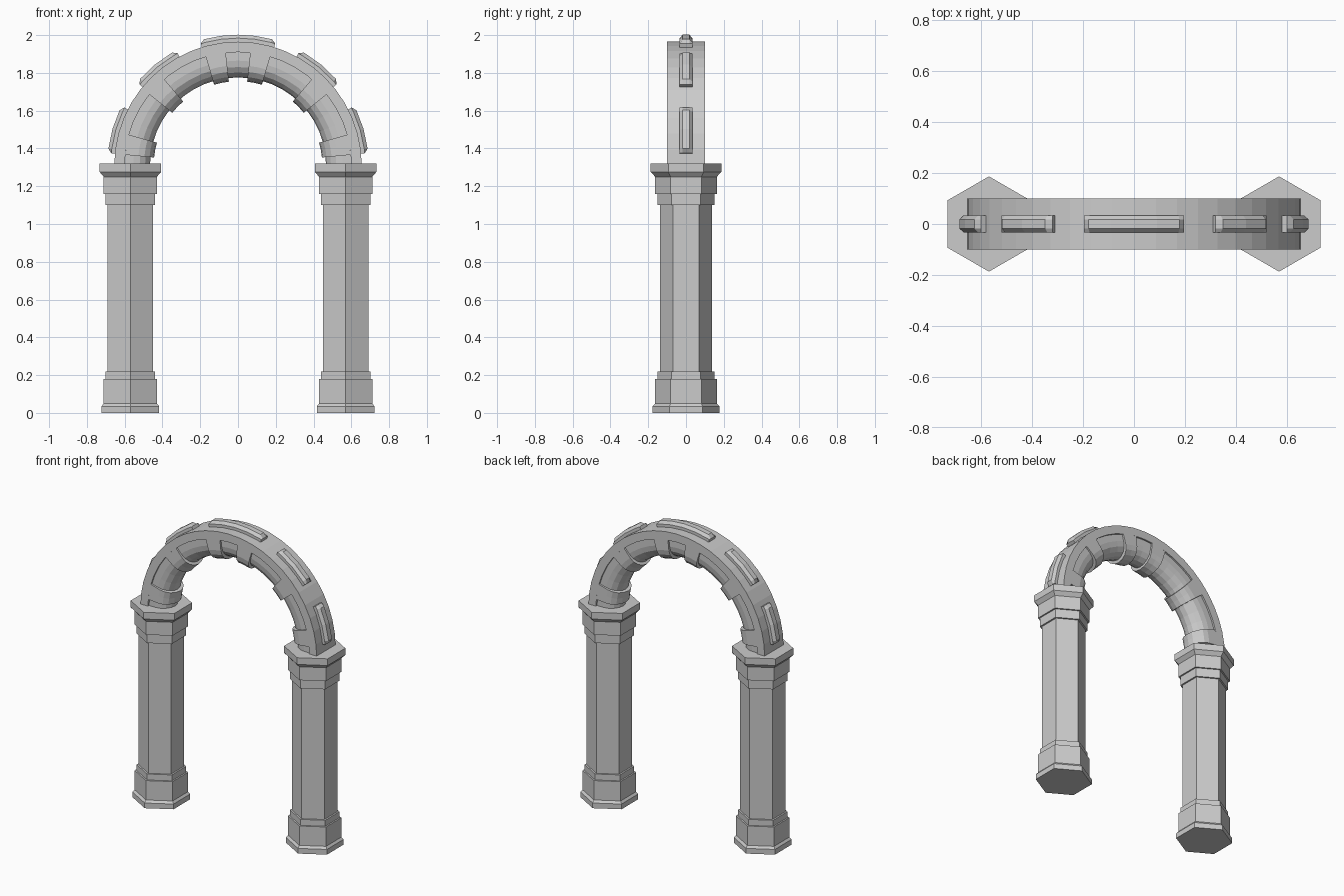
import bpy, bmesh
from math import cos, sin, radians, pi

if "Cube" in bpy.data.objects:
    bpy.data.objects.remove(bpy.data.objects["Cube"])

ZC = 1.31  # height of the arch centre


def finish(name, bm):
    bmesh.ops.recalc_face_normals(bm, faces=bm.faces)
    me = bpy.data.meshes.new(name)
    bm.to_mesh(me)
    bm.free()
    ob = bpy.data.objects.new(name, me)
    bpy.context.collection.objects.link(ob)
    return ob


def skin(name, rings):
    """Join closed rings of points into a capped solid."""
    bm = bmesh.new()
    rows = [[bm.verts.new(p) for p in ring] for ring in rings]
    n = len(rows[0])
    for a, b in zip(rows, rows[1:]):
        for i in range(n):
            j = (i + 1) % n
            bm.faces.new((a[i], a[j], b[j], b[i]))
    bm.faces.new(rows[0])
    bm.faces.new(rows[-1])
    return finish(name, bm)


def arc_ring(profile, deg):
    """Place a (y, radius) profile at an angle on the arch."""
    a = radians(deg)
    return [(r * cos(a), y, ZC + r * sin(a)) for y, r in profile]


def sweep(name, profile, a0, a1, steps):
    return skin(name, [arc_ring(profile, a0 + (a1 - a0) * i / steps)
                       for i in range(steps + 1)])


# Hexagonal columns: (half width across flats, height)
column = [(.153, 0), (.153, .035), (.141, .05), (.141, .18), (.131, .18),
          (.131, .22), (.12, .22), (.12, 1.10), (.131, 1.10), (.131, 1.16),
          (.141, 1.16), (.141, 1.25), (.162, 1.275), (.162, 1.32)]
for side, x in (("left", -.57), ("right", .57)):
    skin(side + "_column",
         [[(x + w / cos(pi / 6) * sin(k * pi / 3),
            w / cos(pi / 6) * cos(k * pi / 3), z) for k in range(6)]
          for w, z in column])

# Flat outer band of the arch
sweep("arch_band", [(-.1, .655), (.1, .655), (.1, .6), (-.1, .6)], 0, 180, 24)


def round_profile(w, shoulder, inner):
    """Flat sides with a rounded underside."""
    pts = [(-w, .605), (w, .605)]
    for k in range(9):
        t = k * pi / 8
        pts.append((w * cos(t), shoulder - (shoulder - inner) * sin(t)))
    return pts


# Rounded roll beneath the band, and the ribs that wrap it
sweep("arch_roll", round_profile(.088, .555, .466), 0, 180, 24)
rib = [(y, min(r, .6)) for y, r in round_profile(.1, .53, .446)]
for a0, a1 in ((5.4, 15.7), (38.7, 49.4), (73.5, 83.8)):
    sweep("arch_rib", rib, a0, a1, 2)
    sweep("arch_rib", rib, 180 - a1, 180 - a0, 2)


def bar(a0, a1, steps):
    """Bevelled raised bar following the outside of the arch."""
    def prof(y, top):
        return [(-.034, .64), (-.034, .674), (-y, top), (y, top),
                (.034, .674), (.034, .64)]
    b0, b1 = a0 + 2, a1 - 2
    rings = [arc_ring(prof(.018, .675), a0)]
    rings += [arc_ring(prof(.018, .692), b0 + (b1 - b0) * i / steps)
              for i in range(steps + 1)]
    rings.append(arc_ring(prof(.018, .675), a1))
    skin("raised_bar", rings)


bar(73, 107, 4)
for a0, a1 in ((5.5, 27), (39.4, 61.7)):
    bar(a0, a1, 2)
    bar(180 - a1, 180 - a0, 2)
